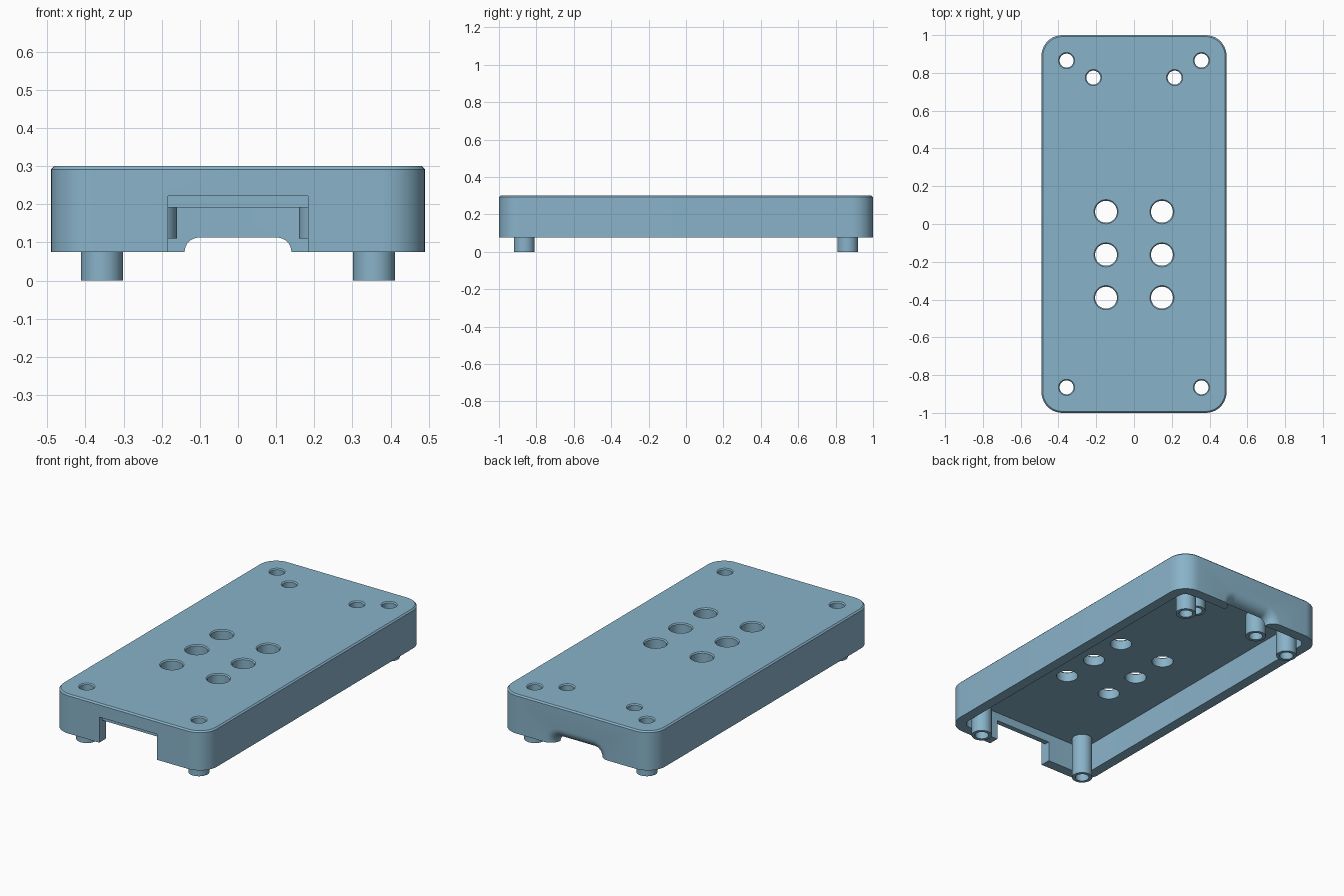
import bpy, bmesh, math

if "Cube" in bpy.data.objects:
    bpy.data.objects.remove(bpy.data.objects["Cube"])

blue = bpy.data.materials.new("soft_blue")
blue.diffuse_color = (0.25, 0.45, 0.585, 1)
blue.use_nodes = True
blue.node_tree.nodes["Principled BSDF"].inputs["Base Color"].default_value = blue.diffuse_color


def loft(name, rings):
    """Closed solid through equal-length rings of 3D points."""
    bm = bmesh.new()
    loops = [[bm.verts.new(p) for p in ring] for ring in rings]
    n = len(loops[0])
    for a, b in zip(loops, loops[1:]):
        for i in range(n):
            j = (i + 1) % n
            bm.faces.new((a[i], a[j], b[j], b[i]))
    bm.faces.new(loops[0][::-1])
    bm.faces.new(loops[-1])
    bmesh.ops.recalc_face_normals(bm, faces=bm.faces)
    mesh = bpy.data.meshes.new(name)
    bm.to_mesh(mesh)
    bm.free()
    mesh.materials.append(blue)
    ob = bpy.data.objects.new(name, mesh)
    bpy.context.collection.objects.link(ob)
    return ob


def rounded_ring(hx, hy, r, z, steps=10):
    pts = []
    for q, (sx, sy) in enumerate(((1, 1), (-1, 1), (-1, -1), (1, -1))):
        for k in range(steps + 1):
            a = math.pi / 2 * (q + k / steps)
            pts.append((sx * (hx - r) + r * math.cos(a),
                        sy * (hy - r) + r * math.sin(a), z))
    return pts


def lathe(name, x, y, profile, n=40):
    rings = [[(x + r * math.cos(2 * math.pi * i / n),
               y + r * math.sin(2 * math.pi * i / n), z) for i in range(n)]
             for r, z in profile]
    return loft(name, rings)


def box(name, hx, y0, y1, z0, z1):
    return loft(name, [[(-hx, y0, z), (hx, y0, z), (hx, y1, z), (-hx, y1, z)]
                       for z in (z0, z1)])


def combine(target, tool, op):
    mod = target.modifiers.new("bool", 'BOOLEAN')
    mod.operation, mod.solver, mod.object = op, 'EXACT', tool
    bpy.context.view_layer.objects.active = target
    bpy.ops.object.modifier_apply(modifier=mod.name)
    bpy.data.objects.remove(tool, do_unlink=True)


HX, HY, R, BASE, TOP = 0.49, 1.0, 0.11, 0.075, 0.30
WALL, CEILING = 0.06, 0.24

# outer case with a chamfered top edge
case = loft("case", [rounded_ring(HX, HY, R, BASE),
                     rounded_ring(HX, HY, R, TOP - 0.008),
                     rounded_ring(HX - 0.008, HY - 0.008, R - 0.008, TOP)])

# hollow underside
combine(case, loft("cavity", [rounded_ring(HX - WALL, HY - WALL, R - WALL, z)
                              for z in (-0.1, CEILING)]), 'DIFFERENCE')

# front connector slot, with a taller recess on the outside
combine(case, box("slot", 0.183, -1.1, -0.90, -0.1, 0.192), 'DIFFERENCE')
combine(case, box("slot_recess", 0.183, -1.1, -0.97, -0.1, 0.222), 'DIFFERENCE')


# rear cable arch, flaring outward with a rounded lip
def arch_ring(y, o, steps=8):
    w, h, r = 0.14 + o, 0.113 + o, 0.038 + o
    pts = [(w, y, -0.1)]
    for side, start in ((1, 0), (-1, math.pi / 2)):
        for k in range(steps + 1):
            a = start + math.pi / 2 * k / steps
            pts.append((side * (w - r) + r * math.cos(a), y, h - r + r * math.sin(a)))
    return pts + [(-w, y, -0.1)]


flare = [arch_ring(0.90, 0)]
for k in range(9):
    a = math.pi / 2 * k / 8
    flare.append(arch_ring(1 - WALL + WALL * math.sin(a), WALL * (1 - math.cos(a))))
flare.append(arch_ring(1.05, WALL))
combine(case, loft("arch", flare), 'DIFFERENCE')

# screw posts: four long corner posts and two short inner ones
posts = [(sx * 0.357, sy * 0.865, 0.0) for sx in (-1, 1) for sy in (-1, 1)]
posts += [(sx * 0.215, 0.775, 0.11) for sx in (-1, 1)]
for x, y, z in posts:
    combine(case, lathe("post", x, y, [(0.055, z), (0.055, 0.27)]), 'UNION')

# holes with chamfered rims: screw holes and six button holes
holes = [(x, y, 0.037) for x, y, z in posts]
holes += [(sx * 0.148, y, 0.058) for sx in (-1, 1) for y in (0.065, -0.163, -0.39)]
for x, y, r in holes:
    combine(case, lathe("hole", x, y, [(r, -0.1), (r, TOP - 0.006),
                                       (r + 0.006, TOP), (r + 0.006, TOP + 0.1)]),
            'DIFFERENCE')

# smooth round walls, crisp edges
bpy.ops.object.select_all(action='DESELECT')
case.select_set(True)
bpy.context.view_layer.objects.active = case
bpy.ops.object.shade_smooth_by_angle(angle=math.radians(30))
